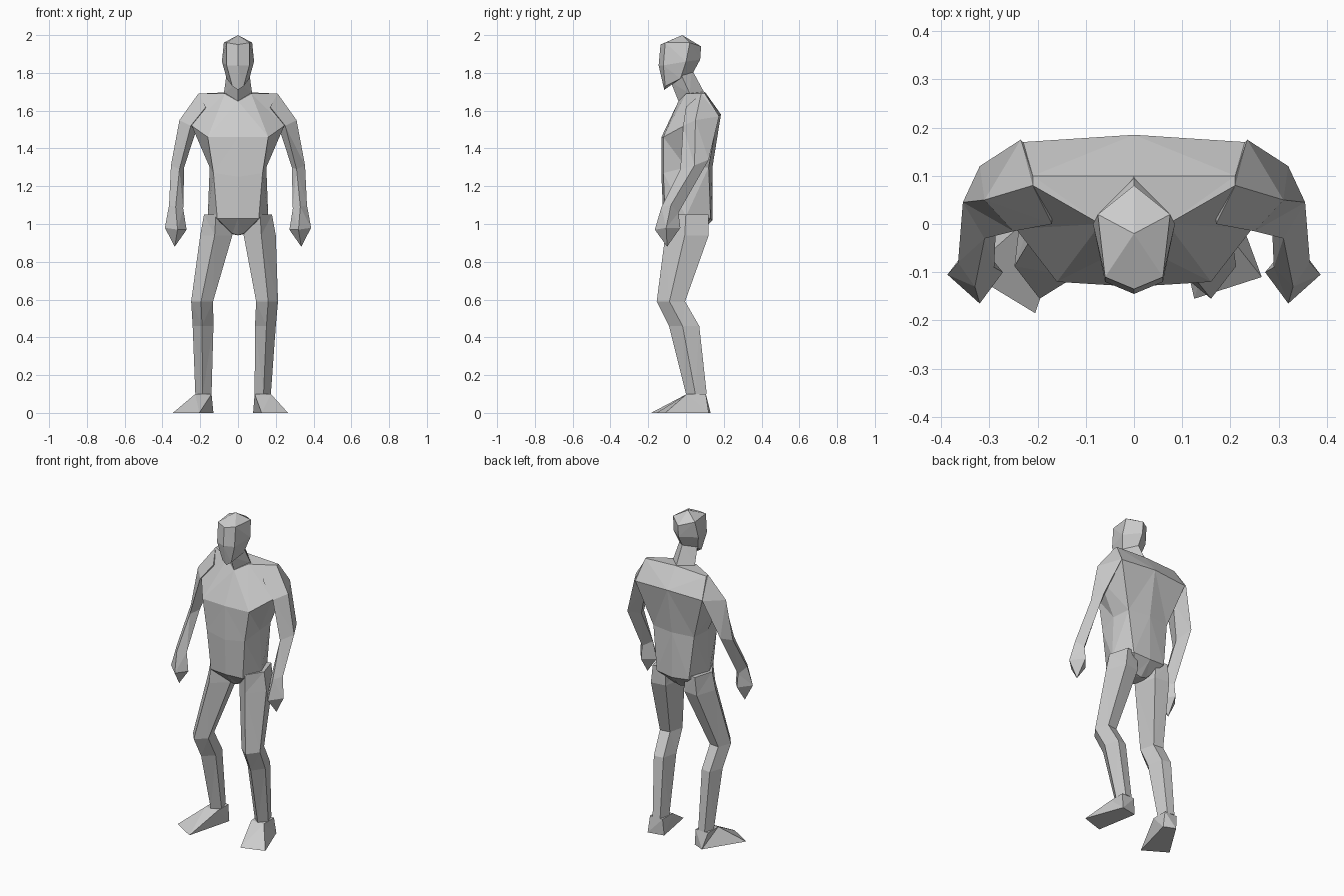
import bpy, bmesh
from mathutils import Vector

default_cube = bpy.data.objects.get("Cube")
if default_cube:
    bpy.data.objects.remove(default_cube, do_unlink=True)

# One plain clay colour for the whole figure
clay = bpy.data.materials.new("light_grey_clay")
clay.use_nodes = True
colour = (.6, .6, .6, 1)
clay.diffuse_color = colour
clay.node_tree.nodes["Principled BSDF"].inputs["Base Color"].default_value = colour


def loft(name, rings):
    """Skin a stack of point rings with flat faces; a one-point ring becomes a tip."""
    bm = bmesh.new()
    levels = [[bm.verts.new(point) for point in ring] for ring in rings]
    for low, high in zip(levels, levels[1:]):
        count = max(len(low), len(high))
        for i in range(count):
            j = (i + 1) % count
            corners = [low[i % len(low)], low[j % len(low)],
                       high[j % len(high)], high[i % len(high)]]
            bm.faces.new(list(dict.fromkeys(corners)))
    for end in (levels[0], levels[-1]):
        if len(end) > 2:
            bm.faces.new(end)
    bmesh.ops.triangulate(bm, faces=bm.faces[:], quad_method='SHORT_EDGE')
    bmesh.ops.recalc_face_normals(bm, faces=bm.faces[:])
    mesh = bpy.data.meshes.new(name)
    bm.to_mesh(mesh)
    bm.free()
    mesh.materials.append(clay)
    obj = bpy.data.objects.new(name, mesh)
    bpy.context.collection.objects.link(obj)
    return obj


def flip(ring, side):
    """Place a ring of left-hand points on the given side."""
    return [(x * side, y, z) for x, y, z in ring]


def whole(half):
    """Complete a half ring, listed front to back, across the centre plane."""
    return half + [p for p in reversed(flip(half, -1)) if p[0] != 0]


# Torso: front middle, front corner, side, back corner, back middle
crotch = [(0, -.04, .94), (.03, -.04, .95), (.05, 0, .95), (.04, .06, .95), (0, .06, .94)]
hem = [(0, -.12, 1.03), (.11, -.11, 1.03), (.16, 0, 1.04), (.11, .13, 1.03), (0, .14, 1.02)]
waist = [(0, -.13, 1.25), (.13, -.12, 1.27), (.15, 0, 1.3), (.14, .12, 1.3), (0, .14, 1.3)]
chest = [(0, -.13, 1.46), (.16, -.12, 1.46), (.245, -.01, 1.52), (.23, .17, 1.57), (0, .185, 1.58)]
shoulders = [(0, -.04, 1.65), (.07, 0, 1.69), (.21, .08, 1.69), (.21, .1, 1.69), (0, .1, 1.7)]
loft("torso", [whole(r) for r in (crotch, hem, waist, chest, shoulders)])

# Neck: leans forward from the shoulders into the skull
neck_base = [(0, -.04, 1.65), (.075, .02, 1.69), (0, .1, 1.69)]
neck_top = [(0, -.08, 1.75), (.06, -.03, 1.8), (0, .03, 1.82)]
loft("neck", [whole(r) for r in (neck_base, neck_top)])

# Head: front middle, cheek, side, back middle
jaw = [(0, -.115, 1.71), (.03, -.11, 1.73), (.06, -.03, 1.77), (0, .02, 1.77)]
cheeks = [(0, -.145, 1.84), (.06, -.12, 1.84), (.085, 0, 1.86), (0, .075, 1.87)]
brow = [(0, -.135, 1.95), (.06, -.11, 1.96), (.075, .02, 1.96), (0, .08, 1.94)]
crown = [(0, -.02, 2)]
loft("head", [whole(r) for r in (jaw, cheeks, brow)] + [crown])

# Arms: front, outer, back, inner
shoulder_cap = [(.17, 0, 1.62), (.21, .08, 1.69), (.21, .1, 1.69), (.17, .1, 1.6)]
upper_arm = [(.25, -.015, 1.52), (.31, .05, 1.55), (.235, .175, 1.57), (.22, .08, 1.5)]
elbow = [(.31, -.03, 1.29), (.355, .045, 1.31), (.32, .12, 1.34), (.285, .03, 1.3)]
wrist = [(.33, -.13, 1.09), (.365, -.08, 1.1), (.33, -.04, 1.06), (.29, -.09, 1.08)]
knuckles = [(.32, -.165, .97), (.387, -.105, .98), (.33, -.03, .98), (.272, -.1, .97)]
fingertip = [(.335, -.1, .88)]

# Legs: each section is centre, height, half width, half depth, and sideways lean
LEG_SECTIONS = [
    (.11, .01, 1.05, .07, .11, 0),
    (.115, .005, .94, .085, .115, 0),
    (.172, -.08, .59, .058, .075, -.018),
    (.165, -.01, .46, .055, .08, -.02),
    (.157, .055, .1, .043, .055, -.026),
]
LEG_OUTLINE = [(.1, -1), (1, -.1), (.5, 1), (-.6, .9), (-1, -.3)]

# Soles: inner toe, outer toe, outer heel, inner heel
SOLES = {
    "left": [(.125, -.155, 0), (.265, -.11, 0), (.18, .12, 0), (.08, .1, 0)],
    "right": [(.205, -.185, 0), (.345, -.1, 0), (.2, .13, 0), (.13, .1, 0)],
}


def leg_ring(section, side):
    cx, cy, z, half_width, half_depth, lean = section
    return [(side * (cx + u * half_width) + lean, cy + v * half_depth, z)
            for u, v in LEG_OUTLINE]


for label, side in (("left", 1), ("right", -1)):
    arm = (shoulder_cap, upper_arm, elbow, wrist)
    loft(label + "_arm", [flip(r, side) for r in arm])
    loft(label + "_hand", [flip(r, side) for r in (wrist, knuckles, fingertip)])
    loft(label + "_leg", [leg_ring(s, side) for s in LEG_SECTIONS])
    # Foot: a wedge from the ankle down to the splayed sole
    ankle = leg_ring(LEG_SECTIONS[-1], side)
    ankle_x = sum(p[0] for p in ankle) / len(ankle)
    instep = [Vector((ankle_x + side * u * .043, .055 + v * .05, .1))
              for u, v in ((-1, -1), (1, -1), (1, 1), (-1, 1))]
    loft(label + "_foot", [instep, flip(SOLES[label], side)])
